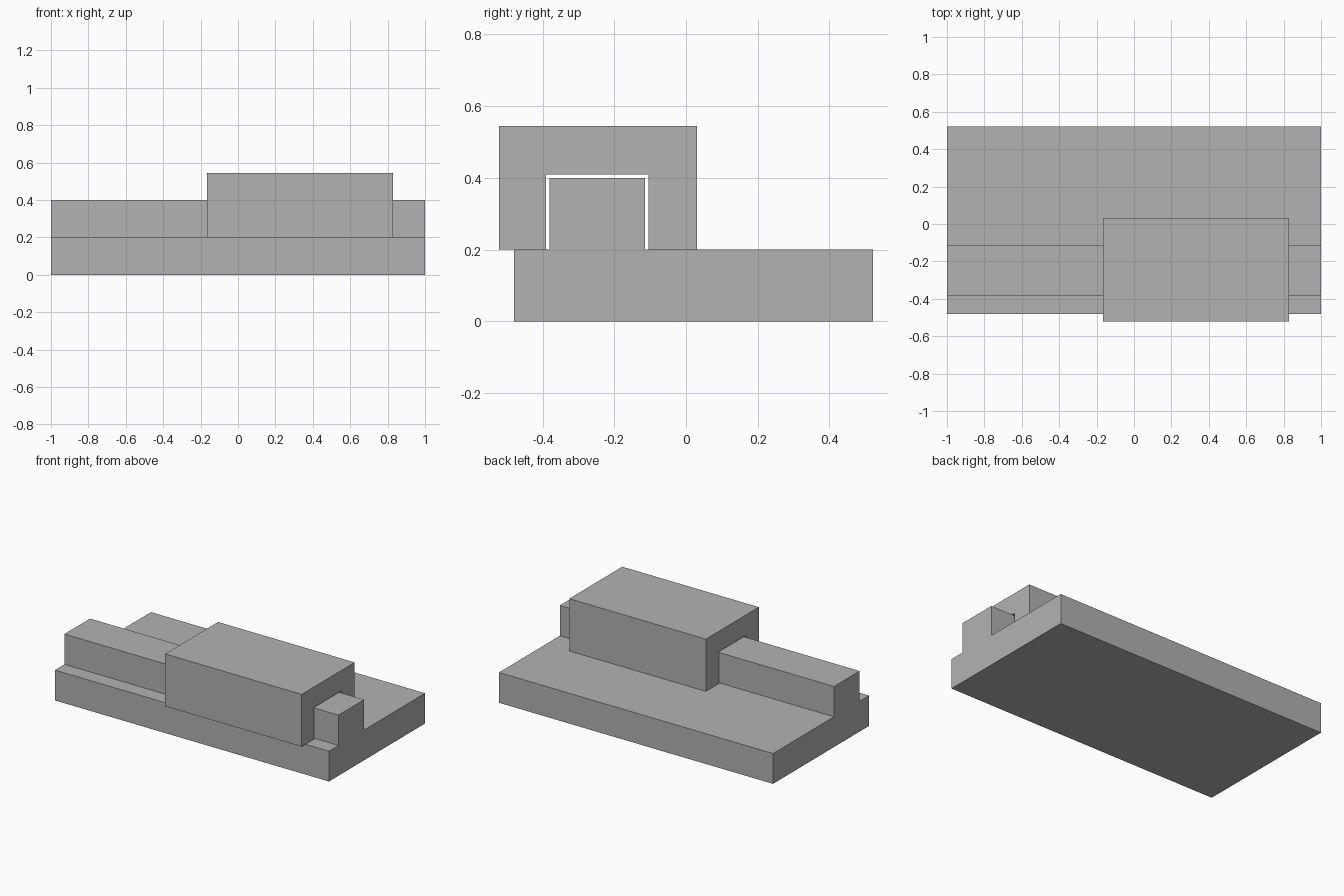
import bpy
import bmesh

cube = bpy.data.objects.get("Cube")
if cube:
    bpy.data.objects.remove(cube, do_unlink=True)

grey = bpy.data.materials.new("plain_grey")
grey.use_nodes = True
colour = (0.448, 0.448, 0.448, 1)
grey.diffuse_color = colour
grey.node_tree.nodes["Principled BSDF"].inputs["Base Color"].default_value = colour


def extrude_profile(name, profile, x0, x1):
    """Sweep a closed (y, z) profile along x into a solid."""
    bm = bmesh.new()
    face = bm.faces.new([bm.verts.new((x0, y, z)) for y, z in profile])
    swept = bmesh.ops.extrude_face_region(bm, geom=[face])["geom"]
    moved = [v for v in swept if isinstance(v, bmesh.types.BMVert)]
    bmesh.ops.translate(bm, verts=moved, vec=(x1 - x0, 0, 0))
    bmesh.ops.recalc_face_normals(bm, faces=bm.faces)
    mesh = bpy.data.meshes.new(name)
    bm.to_mesh(mesh)
    bm.free()
    mesh.materials.append(grey)
    obj = bpy.data.objects.new(name, mesh)
    bpy.context.collection.objects.link(obj)
    return obj


# Shared levels
deck = 0.2
front, back = -0.48, 0.521
rail_front, rail_back, rail_top = -0.381, -0.114, 0.4
gap = 0.01

# Base plate with its raised guide rail
extrude_profile("base_with_rail", [
    (front, 0), (back, 0), (back, deck),
    (rail_back, deck), (rail_back, rail_top),
    (rail_front, rail_top), (rail_front, deck), (front, deck),
], -1, 1)

# Carriage straddling the rail with a clearance channel
c_front, c_back, c_top = -0.521, 0.031, 0.545
extrude_profile("sliding_carriage", [
    (c_front, deck), (rail_front - gap, deck),
    (rail_front - gap, rail_top + gap), (rail_back + gap, rail_top + gap),
    (rail_back + gap, deck), (c_back, deck),
    (c_back, c_top), (c_front, c_top),
], -0.167, 0.83)
